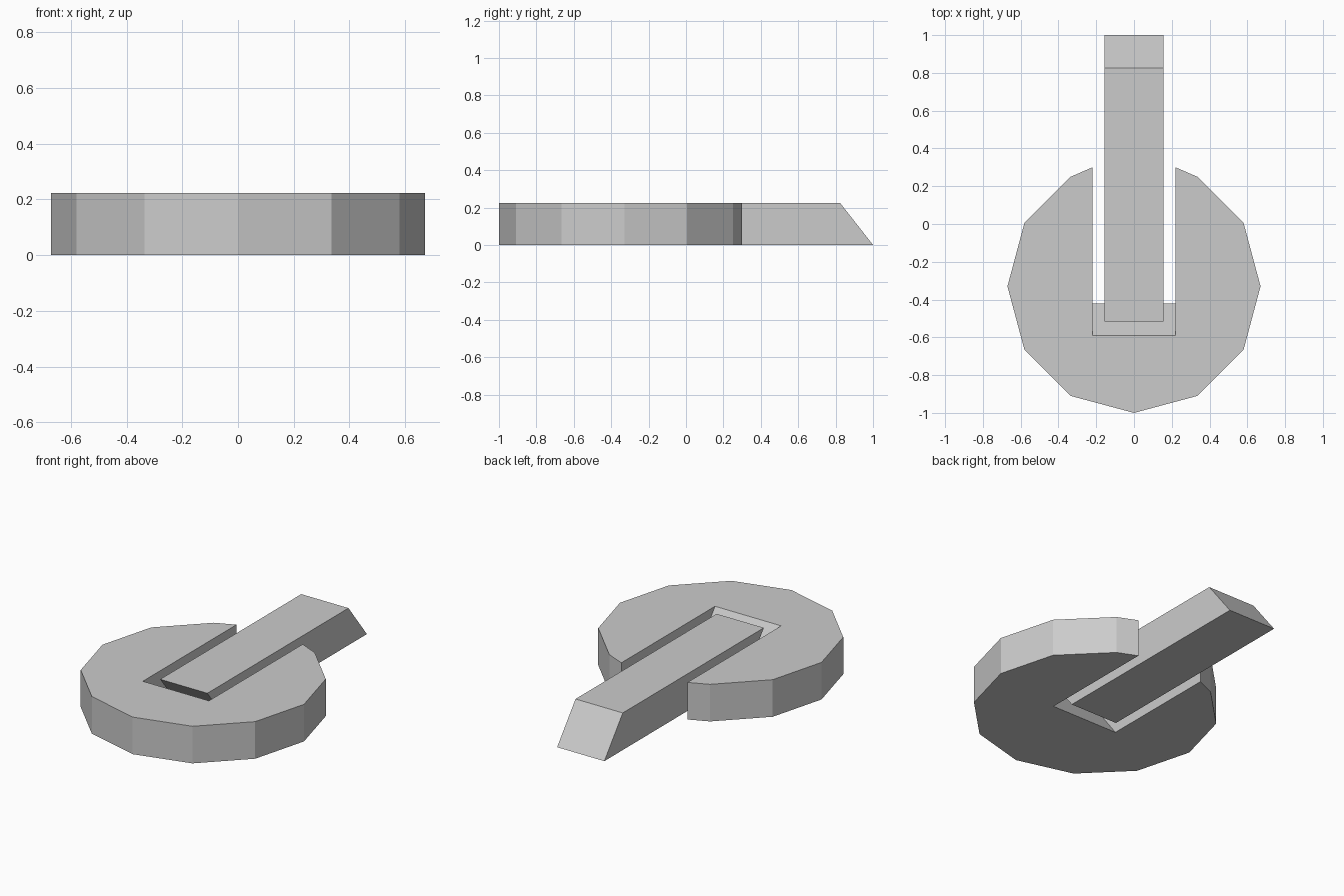
import bpy, bmesh
from math import cos, sin, radians

if "Cube" in bpy.data.objects:
    bpy.data.objects.remove(bpy.data.objects["Cube"])

H = 0.223                      # thickness
R, CY = 0.67, -0.33            # disc radius and centre
SLOT, SLOT_MOUTH = 0.22, 0.30  # slot half width and mouth position
BAR = 0.157                    # bar half width


def prism(name, bottom, top):
    """Solid between two matching outlines at z = 0 and z = H."""
    bm = bmesh.new()
    lo = [bm.verts.new((x, y, 0)) for x, y in bottom]
    hi = [bm.verts.new((x, y, H)) for x, y in top]
    bm.faces.new(lo)
    bm.faces.new(hi)
    n = len(lo)
    for i in range(n):
        j = (i + 1) % n
        bm.faces.new((lo[i], lo[j], hi[j], hi[i]))
    bmesh.ops.recalc_face_normals(bm, faces=bm.faces)
    mesh = bpy.data.meshes.new(name)
    bm.to_mesh(mesh)
    bm.free()
    obj = bpy.data.objects.new(name, mesh)
    bpy.context.collection.objects.link(obj)
    return obj


def disc_outline(slot_end):
    rim = [(R * cos(radians(a)), CY + R * sin(radians(a)))
           for a in range(60, -241, -30)]
    return rim + [(-SLOT, SLOT_MOUTH), (-SLOT, slot_end),
                  (SLOT, slot_end), (SLOT, SLOT_MOUTH)]


def bar_outline(y0, y1):
    return [(-BAR, y0), (BAR, y0), (BAR, y1), (-BAR, y1)]


# Twelve-sided disc with an open slot whose closed end slopes
prism("slotted_disc", disc_outline(-0.42), disc_outline(-0.59))

# Bar with both ends slanted parallel to the slot end
prism("slanted_bar", bar_outline(-0.34, 1.0), bar_outline(-0.515, 0.825))
